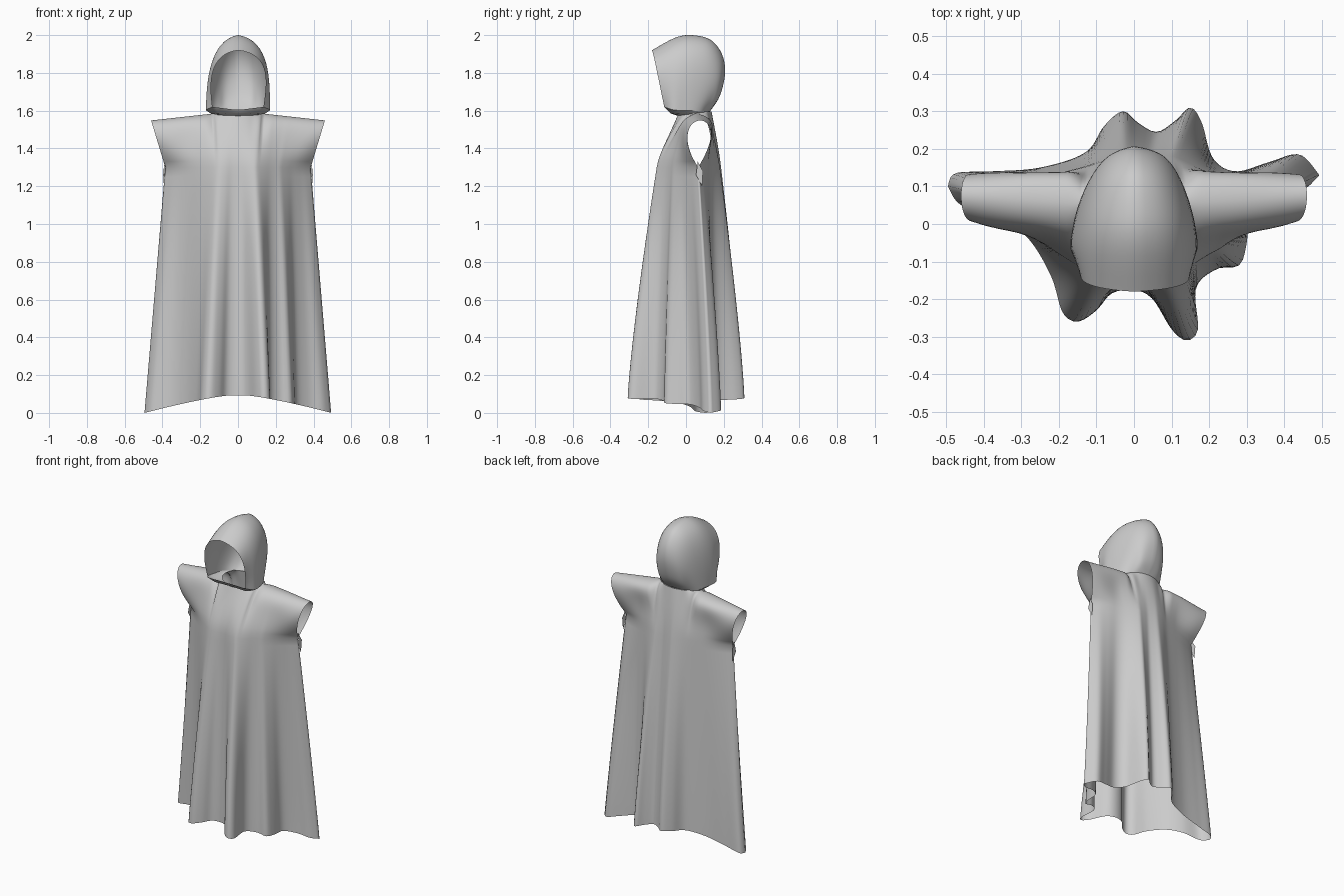
import bpy, bmesh, math
from mathutils import Vector

if "Cube" in bpy.data.objects:
    bpy.data.objects.remove(bpy.data.objects["Cube"])


def lerp(a, b, t):
    return a + (b - a) * t


def smooth(a, b, x):
    t = min(1, max(0, (x - a) / (b - a)))
    return t * t * (3 - 2 * t)


def hermite(a, b, ma, mb, t):
    h = t * t * (3 - 2 * t)
    return a * (1 - h) + b * h + ma * t * (1 - t) ** 2 - mb * t * t * (1 - t)


def catmull(pts, n):
    """Smooth open curve through points of any dimension."""
    out = []
    for i in range(len(pts) - 1):
        p0, p1, p2 = pts[max(i - 1, 0)], pts[i], pts[i + 1]
        p3 = pts[min(i + 2, len(pts) - 1)]
        for k in range(n):
            t = k / n
            out.append(tuple(0.5 * (2 * b + (c - a) * t + (2 * a - 5 * b + 4 * c - d) * t * t
                                    + (3 * b - a - 3 * c + d) * t ** 3)
                             for a, b, c, d in zip(p0, p1, p2, p3)))
    out.append(tuple(pts[-1]))
    return out


def make(name, grids):
    """Mesh from one or more vertex grids, welded where they touch."""
    bm = bmesh.new()
    for g in grids:
        vs = [[bm.verts.new(p) for p in row] for row in g]
        for r0, r1 in zip(vs, vs[1:]):
            for i in range(len(r0) - 1):
                bm.faces.new((r0[i], r0[i + 1], r1[i + 1], r1[i]))
    bmesh.ops.remove_doubles(bm, verts=bm.verts, dist=0.0008)
    bmesh.ops.recalc_face_normals(bm, faces=bm.faces)
    for f in bm.faces:
        f.smooth = True
    me = bpy.data.meshes.new(name)
    bm.to_mesh(me)
    bm.free()
    ob = bpy.data.objects.new(name, me)
    bpy.context.collection.objects.link(ob)
    return ob


def by_length(curve, s):
    """Point at s in -1..1, measured by length either side of x = 0."""
    mid = min(range(len(curve)), key=lambda i: abs(curve[i][0]))
    side = curve[mid:] if s >= 0 else curve[mid::-1]
    seg = [math.dist(a, b) for a, b in zip(side, side[1:])]
    want = abs(s) * sum(seg)
    for a, b, l in zip(side, side[1:], seg):
        if want <= l:
            return [lerp(p, q, want / l) for p, q in zip(a, b)]
        want -= l
    return list(side[-1])


# Hem fold outlines, left tip to right tip
hem_front = [(-.495, .10), (-.46, .05), (-.36, .02), (-.28, -.04), (-.22, -.14), (-.19, -.235),
             (-.15, -.26), (-.10, -.23), (-.06, -.185), (0, -.175), (.05, -.2), (.10, -.28),
             (.14, -.31), (.17, -.28), (.165, -.17), (.22, -.12), (.28, -.11), (.30, -.05),
             (.31, .02), (.38, .07), (.45, .09), (.493, .13)]
hem_back = [(-.495, .10), (-.475, .135), (-.38, .14), (-.25, .15), (-.13, .19), (-.08, .26),
            (-.03, .30), (.01, .27), (.06, .245), (.11, .275), (.15, .31), (.18, .27),
            (.21, .175), (.27, .14), (.36, .165), (.44, .185), (.493, .13)]
NECK = (.13, .09, .045)          # neck half width, half depth, centre y


def cloak_sheet(hem, sign, depth, hem_depth):
    curve = catmull(hem, 8)
    cols = []
    for i in range(97):
        s = -1 + i / 48
        hx, hy = by_length(curve, s)
        hz = .092 - .092 * max(0, (abs(hx) - .05) / .445) ** 1.25
        c = max(0, math.cos(s * math.pi / 2))
        fold = .2 * c * (hy - .11 - sign * hem_depth * c)     # folds fading upward
        ring = (.385 * s, .065 + sign * depth * c + fold, 1.3)
        # shoulder seam, opening into the neck hole
        tx = .46 * s
        ty = NECK[2] + .03 * abs(s)
        tz = 1.585 - .037 * max(0, (abs(s) - .28) / .72)
        if abs(tx) < NECK[0]:
            k = math.sqrt(1 - (tx / NECK[0]) ** 2)
            ty = NECK[2] + sign * NECK[1] * k
            tz += sign * .012 * k
        col = []
        for r in range(27):                       # hem to armpit
            t = r / 26
            col.append((lerp(hx, ring[0], t), lerp(hy, ring[1], t ** 1.25), lerp(hz, 1.3, t)))
        slope = (ring[1] - hy) * 1.25 / (1.3 - hz) * (tz - 1.3)
        cuff = smooth(.5, 1, abs(s))
        amp = lerp(.045 if sign < 0 else .06, .062, cuff) * smooth(.15, .4, abs(s))
        for r in range(1, 17):                    # armpit to shoulder
            v = 1 - (1 - r / 16) ** 2
            y = hermite(ring[1], ty, slope, (ty - ring[1]) * 1.2, v)
            y += sign * amp * lerp(4.2 * v ** 3, 2.6 * v, cuff) * math.sqrt(1 - v)
            col.append((lerp(ring[0], tx, v), y, lerp(1.3, tz, v)))
        cols.append(col)
    return cols


make("cloak_body", [cloak_sheet(hem_front, -1, .215, .34), cloak_sheet(hem_back, 1, .115, .16)])

# Hood: fanned arches from brim to nape (top y, top z, base x, base y, base z, width)
arches = catmull([(-.18, 1.92, .135, -.115, 1.62, .17), (-.06, 1.985, .168, -.07, 1.605, .165),
                  (.03, 2.0, .163, -.01, 1.60, .16), (.13, 1.975, .15, .04, 1.60, .135),
                  (.19, 1.90, .13, .075, 1.595, .115), (.207, 1.80, .10, .10, 1.595, .10),
                  (.18, 1.68, .07, .115, 1.595, .08), (.13, 1.60, .025, .125, 1.595, .02)], 5)


def half_arch(a, side):
    ty, tz, bx, by, bz, w = a
    p = [Vector((side * bx, by, bz)),
         Vector((side * lerp(bx, w, .45), lerp(by, ty, .4), lerp(bz, tz, .4))),
         Vector((side * w + .012, lerp(by, ty, .85), lerp(bz, tz, .93))),
         Vector((0, ty, tz))]
    out = []
    for i in range(17):
        t = i / 16
        u = 1 - t
        out.append(p[0] * u ** 3 + p[1] * 3 * u * u * t + p[2] * 3 * u * t * t + p[3] * t ** 3)
    return out


make("hood", [[half_arch(a, -1) + half_arch(a, 1)[-2::-1] for a in arches]])

# Collar: joins the hood base to the neck hole and closes under the chin
right = [(a[2], a[3], a[4]) for a in arches]
left = [(-x, y, z) for x, y, z in right]
chin = catmull([left[0], (-.07, -.098, 1.612), (0, -.085, 1.605), (.07, -.098, 1.612), right[0]], 5)
loop = left[::-1] + chin[1:-1] + right + [left[-1]]
rows = []
for x, y, z in loop:
    a = math.atan2((y - NECK[2]) / NECK[1], x / NECK[0])
    low = (NECK[0] * math.cos(a), NECK[2] + NECK[1] * math.sin(a), 1.585 + .012 * math.sin(a))
    mid = (lerp(x, low[0], .4), lerp(y, low[1], .4), lerp(z, low[2], .75))
    rows.append([(x, y, z), mid, low])
make("collar", [rows])

# Loose flaps hanging below the armholes
for side, label in ((-1, "left"), (1, "right")):
    make("armhole_flap_" + label, [[[(side * .388, .062, 1.33), (side * .395, .09, 1.28)],
                                    [(side * .396, .053, 1.26), (side * .392, .085, 1.20)]]])
